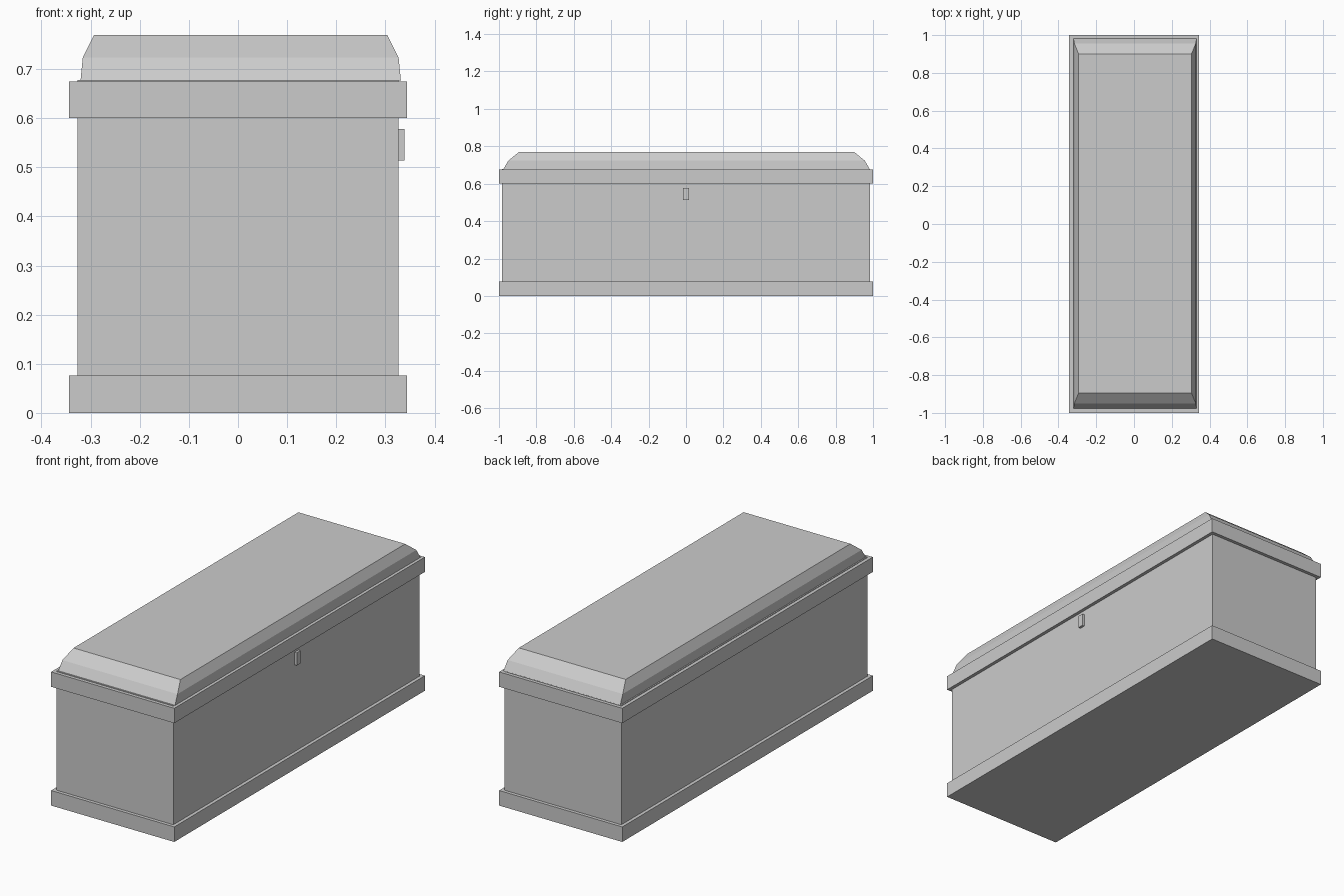
import bpy
import bmesh

default_cube = bpy.data.objects.get("Cube")
if default_cube:
    bpy.data.objects.remove(default_cube, do_unlink=True)

# One plain grey for the whole chest
GREY = (0.6, 0.6, 0.6, 1.0)
grey = bpy.data.materials.new("plain_grey")
grey.use_nodes = True
grey.diffuse_color = GREY
bsdf = next(n for n in grey.node_tree.nodes if n.type == 'BSDF_PRINCIPLED')
bsdf.inputs["Base Color"].default_value = GREY


def stack(name, levels, center=(0, 0)):
    """Closed solid from rectangles given as (half width, half length, z)."""
    cx, cy = center
    bm = bmesh.new()
    rings = [[bm.verts.new((cx + sx * w, cy + sy * d, z))
              for sx, sy in ((-1, -1), (1, -1), (1, 1), (-1, 1))]
             for w, d, z in levels]
    for low, high in zip(rings, rings[1:]):
        for i in range(4):
            j = (i + 1) % 4
            bm.faces.new((low[i], low[j], high[j], high[i]))
    bm.faces.new(rings[0][::-1])
    bm.faces.new(rings[-1])
    mesh = bpy.data.meshes.new(name)
    bm.to_mesh(mesh)
    bm.free()
    mesh.materials.append(grey)
    obj = bpy.data.objects.new(name, mesh)
    bpy.context.collection.objects.link(obj)
    return obj


def box(name, w, d, z0, z1, center=(0, 0)):
    return stack(name, [(w, d, z0), (w, d, z1)], center)


# Plinth, body and rim
box("base_plinth", 0.344, 1.0, 0.0, 0.076)
box("chest_body", 0.327, 0.983, 0.01, 0.678)
box("upper_rim", 0.344, 1.0, 0.6, 0.675)

# Lid with two-step sloped sides, sitting slightly off centre
stack("lid", [(0.326, 0.980, 0.677), (0.3215, 0.953, 0.723),
              (0.2985, 0.897, 0.769)], center=(0.0055, 0.003))

# Small latch plate on the left side
box("latch", 0.008, 0.015, 0.514, 0.578, center=(0.331, 0))
